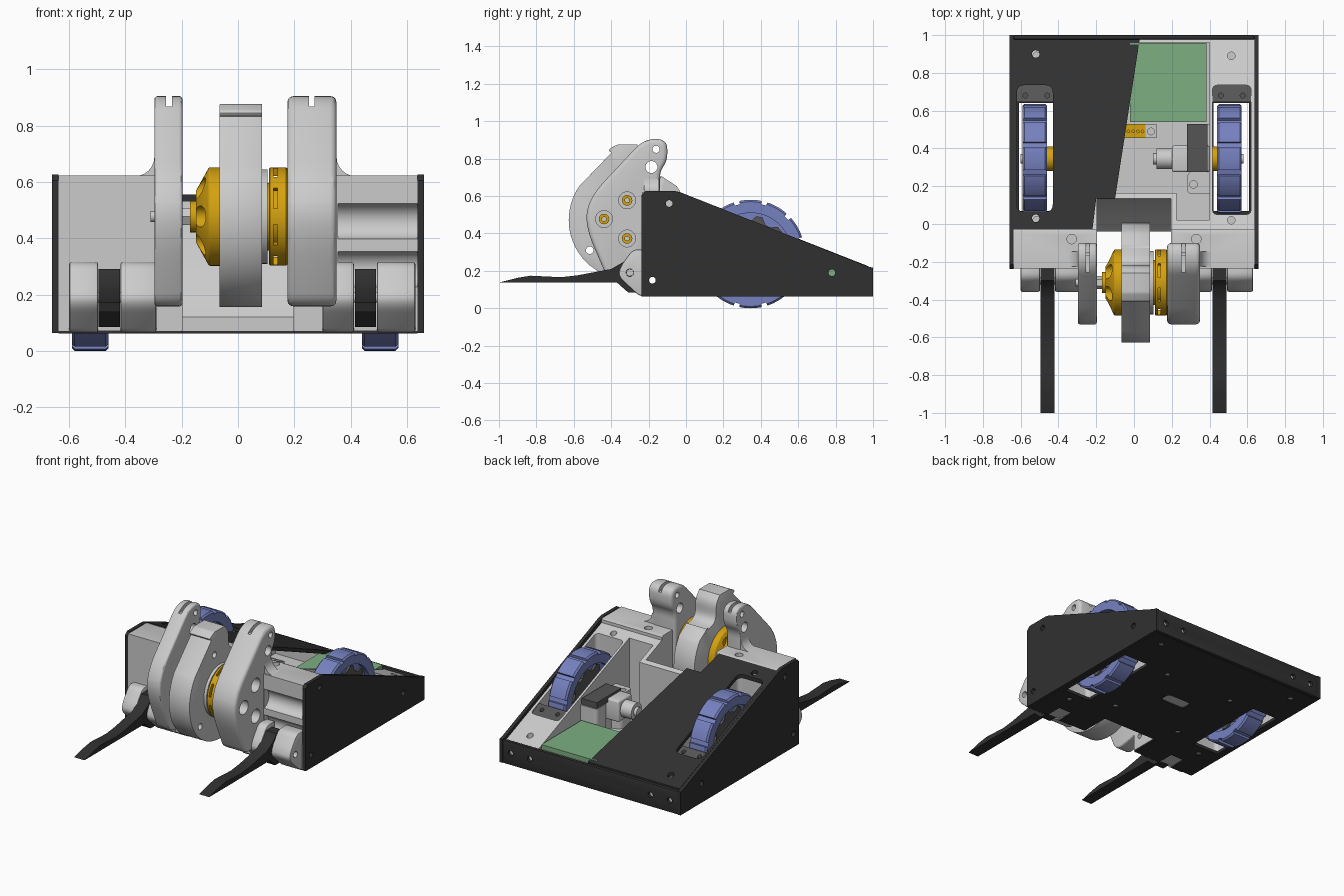
import bpy, bmesh
from math import sin, cos, pi, radians
from mathutils import Vector

if "Cube" in bpy.data.objects:
    bpy.data.objects.remove(bpy.data.objects["Cube"])


def mat(name, r, g, b):
    m = bpy.data.materials.new(name)
    m.diffuse_color = (r, g, b, 1)
    m.use_nodes = True
    m.node_tree.nodes["Principled BSDF"].inputs["Base Color"].default_value = m.diffuse_color
    return m


DARK = mat("dark_plate", .03, .03, .03)
STEEL = mat("dark_grey", .09, .09, .09)
BLUE = mat("blue_rubber", .18, .22, .52)
GOLD = mat("gold", .66, .36, .005)
GREEN = mat("green_battery", .2, .43, .22)


def finish(name, bm, m=None):
    bmesh.ops.remove_doubles(bm, verts=bm.verts, dist=1e-5)
    bmesh.ops.recalc_face_normals(bm, faces=bm.faces)
    me = bpy.data.meshes.new(name)
    bm.to_mesh(me)
    bm.free()
    ob = bpy.data.objects.new(name, me)
    bpy.context.collection.objects.link(ob)
    if m:
        me.materials.append(m)
    return ob


def prism(name, pts, axis, a, b, m=None):
    """Extrude a 2D outline along an axis from a to b."""
    put = {'x': lambda p, t: (t, p[0], p[1]), 'y': lambda p, t: (p[0], t, p[1]),
           'z': lambda p, t: (p[0], p[1], t)}[axis]
    bm = bmesh.new()
    f = bm.faces.new([bm.verts.new(put(p, a)) for p in pts])
    r = bmesh.ops.extrude_face_region(bm, geom=[f])
    d = Vector(put((0, 0), b - a))
    bmesh.ops.translate(bm, vec=d, verts=[v for v in r['geom'] if isinstance(v, bmesh.types.BMVert)])
    return finish(name, bm, m)


def box(name, x0, x1, y0, y1, z0, z1, m=None):
    return prism(name, [(x0, y0), (x1, y0), (x1, y1), (x0, y1)], 'z', z0, z1, m)


def circle(u, v, r, n=24):
    return [(u + r * cos(2 * pi * i / n), v + r * sin(2 * pi * i / n)) for i in range(n)]


def rounded(pts, n=6):
    """Round the corners of an outline given as (u, v, setback)."""
    out = []
    for i, (u, v, r) in enumerate(pts):
        c = Vector((u, v))
        p, q = Vector(pts[i - 1][:2]) - c, Vector(pts[(i + 1) % len(pts)][:2]) - c
        if r == 0:
            out.append((u, v))
            continue
        a, b = c + p.normalized() * min(r, p.length * .48), c + q.normalized() * min(r, q.length * .48)
        for k in range(n + 1):
            t = k / n
            out.append(tuple(a * (1 - t) ** 2 + c * 2 * t * (1 - t) + b * t * t))
    return out


def lathe(name, prof, cy, cz, m=None, n=48, closed=False):
    """Turn an (x, radius) outline around an axis parallel to x."""
    bm = bmesh.new()
    vs = [bm.verts.new((x, cy + r, cz)) for x, r in prof]
    es = [bm.edges.new(e) for e in zip(vs, vs[1:] + ([vs[0]] if closed else []))]
    bmesh.ops.spin(bm, geom=vs + es, cent=(0, cy, cz), axis=(1, 0, 0), angle=2 * pi, steps=n)
    return finish(name, bm, m)


def rod(name, x0, x1, r, cy, cz, m=None, n=32):
    return lathe(name, [(x0, 0), (x0, r), (x1, r), (x1, 0)], cy, cz, m, n)


def apply(ob, mod):
    bpy.context.view_layer.objects.active = ob
    bpy.ops.object.modifier_apply(modifier=mod.name)


def cut(ob, *cutters):
    for c in cutters:
        mod = ob.modifiers.new("cut", 'BOOLEAN')
        mod.operation, mod.solver, mod.object = 'DIFFERENCE', 'EXACT', c
        apply(ob, mod)
        bpy.data.objects.remove(c)


def bevel(ob, w, seg=3):
    mod = ob.modifiers.new("bevel", 'BEVEL')
    mod.width, mod.segments, mod.limit_method, mod.angle_limit = w, seg, 'ANGLE', radians(50)
    apply(ob, mod)


SL = -.393                        # slope of the deck
WY, WZ = .345, .29                # wheel axis
HY, HZ = -.31, .477               # weapon axis

# Chassis: wedge with compartments, weapon pocket and wheel wells
ch = prism("chassis", [(-.235, .07), (.98, .07), (.98, .583 + SL * .98), (-.03, .595), (-.03, .615),
                       (-.05, .622), (-.235, .622)], 'x', -.637, .637)
cut(ch, prism("c", [(.135, .8), (.135, .53), (.115, .42), (.08, .31), (.03, .2), (-.04, .12), (-.04, 0), (-.6, 0), (-.6, .8)],
              'x', -.197, .197),
    box("c", -.4, .4, .165, .96, .1, .9))
for s in (1, -1):
    cut(ch, box("c", s * .225, s * .4, .02, .2, .1, .9),
        prism("c", rounded([(s * .415, .05, .03), (s * .62, .05, .03), (s * .62, .735, .03), (s * .415, .735, .03)]), 'z', 0, 1),
        rod("c", s * .3, s * .7, .018, .78, .19), rod("c", s * .15, s * .7, .018, -.18, .15),
        prism("c", circle(s * .515, .89, .02), 'z', .15, .5), prism("c", circle(s * .515, .02, .02), 'z', .5, .9),
        prism("c", circle(s * .33, -.08, .025), 'z', .5, .9))
# Ribbed relief on the right front
for z in (.29, .46):
    cut(ch, rod("c", .355, .66, .065, -.25, z))

# Side plates, back plate, bottom plate
for s in (1, -1):
    sp = prism("side_plate", [(-.237, .063), (1, .063), (1, .217), (.975, .222), (-.03, .62), (-.06, .627), (-.215, .627), (-.237, .605)],
               'x', s * .637, s * .66, DARK)
    cut(sp, *[rod("c", s * .6, s * .7, .018, y, z) for y, z in ((-.09, .56), (-.18, .15), (.78, .19))])
bp = box("back_plate", -.637, .637, .977, 1, .063, .215, DARK)
bevel(bp, .004, 2)
for x in (-.58, -.44, .44, .58):
    cut(bp, prism("c", circle(x, .14, .018), 'y', .9, 1.1))
bo = box("bottom_plate", -.637, .637, -.235, .978, .062, .082, DARK)
cut(bo, box("c", -.2, .2, -.4, -.04, 0, .2),
    prism("c", rounded([(-.09, .36, .03), (.09, .36, .03), (.09, .44, .03), (-.09, .44, .03)]), 'z', 0, .2))
for s in (1, -1):
    cut(bo, box("c", s * .42, s * .61, .07, .64, 0, .2), box("c", s * .4, s * .5, -.4, -.12, 0, .2),
        *[prism("c", circle(s * x, y, .018), 'z', 0, .2) for x, y in ((.52, .88), (.52, 0), (.25, .62), (.25, .12))])

# Cut-away lid lying on the slope
lid = prism("lid", [(-.637, -.03), (-.22, -.03), (-.2, .135), (-.1, .135), (.03, .977), (-.637, .977)], 'z', .583, .608, DARK)
cut(lid, prism("c", rounded([(-.62, .065, .04), (-.43, .065, .04), (-.43, .735, .04), (-.62, .735, .04)]), 'z', .4, .8),
    prism("c", circle(-.52, .9, .02), 'z', .4, .8), prism("c", circle(-.52, .03, .02), 'z', .4, .8))
for v in lid.data.vertices:
    v.co.z += SL * v.co.y

# Wheels with tread grooves, drive motors and guards
for s, wx in ((1, .505), (-1, -.525)):
    t = lathe("tyre", [(wx - .065, .22), (wx - .065, .28), (wx - .055, .29), (wx + .055, .29), (wx + .065, .28), (wx + .065, .22)],
              WY, WZ, BLUE, 72, True)
    for i in range(12):
        a = 2 * pi * (i + .5) / 12
        p, q = Vector((cos(a), sin(a))), Vector((-sin(a), cos(a)))
        o = Vector((WY, WZ))
        cut(t, prism("c", [tuple(o + p * u + q * v) for u, v in ((.272, -.014), (.272, .014), (.31, .018), (.31, -.018))],
                     'x', wx - .1, wx + .1))
    rod("wheel_web", wx - .035, wx + .035, .225, WY, WZ, BLUE, 48)
    star = [(WY + r * cos(2 * pi * i / 40), WZ + r * sin(2 * pi * i / 40))
            for i in range(40) for r in [.205 if i % 4 < 2 else .175]]
    prism("wheel_hub", star, 'x', wx - .05, wx + .05, STEEL)
    rod("wheel_boss", s * .405, wx + s * .06, .065, WY, WZ, GOLD)
    rod("axle", s * .3, wx + s * .075, .025, WY, WZ)
    rod("motor", s * .12, s * .29, .055, WY, WZ)
    rod("motor_tip", s * .1, s * .12, .03, WY, WZ)
    g = box("gearbox", s * .2, s * .4, .275, .415, .22, .36)
    bevel(g, .012)
    b = prism("motor_mount", rounded([(s * .28, .16, .03), (s * .41, .16, 0), (s * .41, .53, 0), (s * .28, .53, .03), (s * .28, .42, .03),
                                      (s * .34, .4, 0), (s * .34, .29, 0), (s * .28, .27, .03)]), 'z', .1, .33)
    cut(b, prism("c", circle(s * .315, .49, .02), 'z', .2, .5), prism("c", circle(s * .315, .21, .02), 'z', .2, .5))
    box("mount_clamp", s * .28, s * .39, .275, .53, .335, .375, STEEL)
    gd = prism("wheel_guard", [(.645, .09), (.735, .09), (.735, .28), (.645, .325)], 'x', s * .415, s * .62, STEEL)
    cut(gd, *[prism("c", circle(s * x, .68, .013), 'z', .2, .5) for x in (.46, .575)])

# Electronics bay
box("battery", -.02, .385, .54, .958, .1, .235, GREEN)
pc = box("power_connector", -.05, .06, .455, .53, .1, .2, GOLD)
cut(pc, *[prism("c", circle(-.03 + .025 * i, .49, .007, 12), 'z', .15, .3) for i in range(4)])
sw = box("switch_block", .06, .12, .455, .53, .1, .2)
cut(sw, prism("c", circle(.09, .49, .018), 'z', .15, .3))

# Weapon uprights
up = rounded([(-.1, .905, .06), (-.1, .79, .04), (-.14, .73, .04), (-.14, .2, 0), (-.28, .17, .02), (-.415, .15, .06),
              (-.545, .45, .14), (-.51, .6, .1), (-.225, .905, .07)])
for name, x0, x1, n in (("right_upright", .175, .35, .262), ("left_upright", -.297, -.197, -.245)):
    u = prism(name, up, 'x', x0, x1)
    bevel(u, .022 if x0 > 0 else .012)
    cut(u, box("c", n - .01, n + .01, -.4, 0, .868, 1), rod("c", x0 - .1, x1 + .1, .032, -.185, .755),
        rod("c", x0 - .1, x1 + .1, .019, -.16, .85))
    if x0 > 0:
        for y, z in ((-.315, .577), (-.438, .477), (-.315, .373)):
            cut(u, rod("c", .29, .4, .045, y, z))
            lathe("upright_screw", [(.285, .012), (.3, .012), (.3, .028), (.285, .028)], y, z, GOLD, 24, True)
    # fillet between upright and chassis deck
    s, e = (1, x1) if x0 > 0 else (-1, x0)
    arc = [(e + s * .07 * (1 - sin(k * pi / 12)), .62 + .07 * (1 - cos(k * pi / 12))) for k in range(7)]
    prism("upright_fillet", [(e - s * .02, .6)] + [(e + s * .07, .6)] + arc + [(e - s * .02, .69)], 'y', -.225, -.145)

# Fork brackets and forks
br = rounded([(-.2, .066, 0), (-.25, .066, .02), (-.365, .17, .05), (-.35, .225, .03), (-.285, .315, .03), (-.2, .315, 0)])
for name, x0, x1 in (("bracket", -.6, -.497), ("bracket", -.418, -.29), ("bracket", .493, .63), ("bracket", .3, .412)):
    b = prism("fork_" + name, br, 'x', x0, x1)
    bevel(b, .008, 2)
    cut(b, rod("c", x0 - .05, x1 + .05, .02, -.3, .19))
for x0, x1 in ((-.495, -.42), (.415, .49)):
    prism("fork", [(-1, .138), (-.9, .163), (-.83, .174), (-.75, .17), (-.67, .166), (-.58, .176), (-.4, .21), (-.33, .25), (-.3, .29),
                   (-.235, .29), (-.235, .085), (-.31, .085), (-.37, .138)], 'x', x0, x1, DARK)
    rod("fork_pin", x0 - .07, x1 + .07, .019, -.3, .19)

# Spinning weapon: disc with a single hooked tooth
disc = [(HY + .317 * cos(radians(a)), .472 + .317 * sin(radians(a))) for a in range(145, 396, 5)]
hook = rounded([(-.1, .69, .03), (-.22, .71, .08), (-.22, .83, .04), (-.26, .876, 0), (-.365, .876, .01), (-.425, .845, .03)])
w = prism("spinner", disc + hook, 'x', -.065, .085)
bevel(w, .005, 2)
cut(w, rod("c", -.2, .2, .02, -.365, .725), rod("c", -.2, .2, .02, -.515, .31), rod("c", -.2, .2, .02, -.1, .31))

# Hub parts and shaft
cone = lathe("hub_cone", [(-.15, 0), (-.15, .09), (-.105, .172), (-.1, .175), (-.064, .175), (-.064, 0)], HY, HZ, GOLD)
for i in range(6):
    a = pi * i / 3
    cut(cone, rod("c", -.2, -.09, .038, HY + .115 * cos(a), HZ + .115 * sin(a)))
rod("hub_collar", -.17, -.149, .056, HY, HZ, GOLD)
rod("hub_spacer", .084, .104, .168, HY, HZ, None, 48)
cage = lathe("motor_cage", [(.11, .145), (.11, .17), (.114, .174), (.171, .174), (.175, .17), (.175, .145)], HY, HZ, GOLD, 64, True)
for i in range(8):
    a = 2 * pi * (i + .5) / 8
    p, q = Vector((cos(a), sin(a))), Vector((-sin(a), cos(a)))
    o = Vector((HY, HZ))
    cut(cage, prism("c", [tuple(o + p * u + q * v) for u, v in ((.1, -.04), (.1, .04), (.2, .04), (.2, -.04))], 'x', .126, .14))
rod("motor_core", .1, .176, .12, HY, HZ, GOLD)
rod("shaft", -.31, .2, .02, HY, HZ)
rod("shaft_nut", -.197, -.17, .034, HY, HZ, None, 6)

# Smooth curves, crisp edges
for ob in bpy.context.scene.objects:
    ob.select_set(True)
bpy.context.view_layer.objects.active = w
bpy.ops.object.shade_smooth_by_angle(angle=radians(30))
